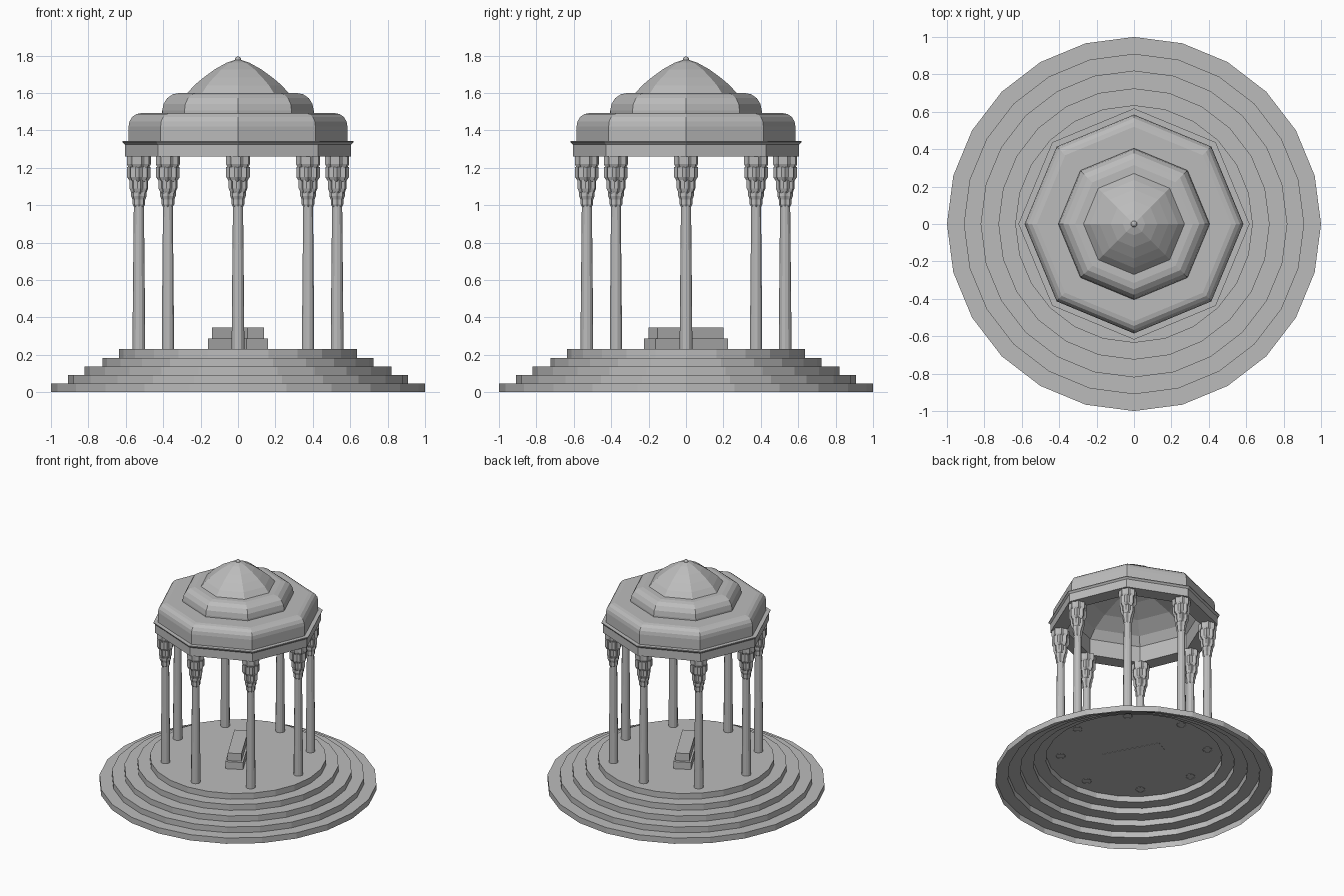
import bpy, bmesh
from math import sin, cos, pi, radians

cube = bpy.data.objects.get("Cube")
if cube:
    bpy.data.objects.remove(cube)


def material(name, rgb):
    m = bpy.data.materials.new(name)
    m.use_nodes = True
    m.diffuse_color = (*rgb, 1)
    m.node_tree.nodes["Principled BSDF"].inputs["Base Color"].default_value = (*rgb, 1)
    return m


stone = material("grey stone", (0.5, 0.5, 0.5))


def finish(name, bm, mesh=None):
    if mesh is None:
        mesh = bpy.data.meshes.new(name)
        bm.to_mesh(mesh)
        bm.free()
        mesh.materials.append(stone)
    obj = bpy.data.objects.new(name, mesh)
    bpy.context.collection.objects.link(obj)
    return obj


def lathe(name, profile, sides, notch=None, phase=0.0):
    """Revolve (radius, height) points; notch scales every other corner inward."""
    bm = bmesh.new()
    rings = []
    for r, z in profile:
        if r == 0:
            rings.append([bm.verts.new((0, 0, z))] * sides)
            continue
        ring = []
        for i in range(sides):
            a = 2 * pi * i / sides + phase
            k = notch if notch and i % 2 else 1
            ring.append(bm.verts.new((r * k * cos(a), r * k * sin(a), z)))
        rings.append(ring)
    for low, high in zip(rings, rings[1:]):
        for i in range(sides):
            j = (i + 1) % sides
            corners = list(dict.fromkeys((low[i], low[j], high[j], high[i])))
            bm.faces.new(corners)
    return finish(name, bm)


# Stepped plinth: an open-bottomed shell of five treads
radii = [1.0, 0.91, 0.82, 0.725, 0.635]
rise = 0.23 / len(radii)
steps = []
for i, r in enumerate(radii):
    steps += [(r, i * rise), (r, (i + 1) * rise)]
lathe("stepped_plinth", steps + [(0, 0.23)], 24)

# Eight columns, each with a shaft and a capital of scalloped tiers
COLUMNS, COLUMN_RADIUS = 8, 0.53
shaft = lathe("column_shaft", [(0.034, 0.226), (0.033, 0.4), (0.027, 1.0), (0.027, 1.06)], 12)
collar = lathe("capital_collar",
               [(0.026, 0.99), (0.034, 1.005), (0.034, 1.03), (0.042, 1.05),
                (0.042, 1.07), (0.026, 1.07)], 16, 0.86)
lower = lathe("capital_lower_tier",
              [(0.026, 1.045), (0.038, 1.06), (0.051, 1.09), (0.051, 1.135), (0.026, 1.135)],
              16, 0.8, pi / 16)
middle = lathe("capital_middle_tier",
               [(0.03, 1.12), (0.05, 1.13), (0.063, 1.15), (0.063, 1.205), (0.03, 1.205)], 16, 0.8)
upper = lathe("capital_upper_tier",
              [(0.03, 1.19), (0.055, 1.2), (0.066, 1.22), (0.066, 1.262), (0, 1.262)],
              16, 0.82, pi / 16)
for part in (shaft, collar, lower, middle, upper):
    for i in range(COLUMNS):
        a = 2 * pi * i / COLUMNS
        obj = part if i == 0 else finish(part.name, None, part.data)
        obj.location = (COLUMN_RADIUS * cos(a), COLUMN_RADIUS * sin(a), 0)
        obj.rotation_euler.z = a

# Octagonal beam with a flared cornice lip
lathe("roof_beam",
      [(0.49, 1.4), (0.49, 1.26), (0.605, 1.26), (0.605, 1.325), (0.618, 1.338),
       (0.618, 1.343), (0.585, 1.343)], 8)


# Roof tiers with a rounded shoulder
def shoulder(r, z0, z1, bend, depth):
    pts = [(r, z0)]
    for i in range(5):
        t = pi / 2 * i / 4
        pts.append((r - depth * (1 - cos(t)), z1 - bend * (1 - sin(t))))
    return pts


lathe("roof_lower_tier", shoulder(0.585, 1.34, 1.492, 0.07, 0.065) + [(0.39, 1.492)], 8)
lathe("roof_middle_tier", shoulder(0.405, 1.492, 1.6, 0.095, 0.09) + [(0.25, 1.6)], 8)
lathe("roof_dome",
      [(0.27, 1.6), (0.235, 1.64), (0.185, 1.682), (0.125, 1.726), (0.06, 1.762), (0, 1.782)], 8)

# Inner vault seen from beneath the roof
lathe("inner_vault", [(0.49, 1.39), (0.44, 1.45), (0.33, 1.52), (0.18, 1.58), (0, 1.63)], 8)

# Small ball finial
bm = bmesh.new()
bmesh.ops.create_uvsphere(bm, u_segments=12, v_segments=8, radius=0.017)
finial = finish("finial", bm)
finial.location.z = 1.778


# Two-tier tomb, turned on the floor
def block(name, half_w, half_l, z0, z1, bevel):
    bm = bmesh.new()
    bmesh.ops.create_cube(bm, size=2)
    for v in bm.verts:
        v.co.x *= half_w
        v.co.y *= half_l
        v.co.z = z1 if v.co.z > 0 else z0
    top = [e for e in bm.edges if all(v.co.z == z1 for v in e.verts)]
    if bevel:
        bmesh.ops.bevel(bm, geom=top, offset=bevel, segments=1, affect="EDGES")
    obj = finish(name, bm)
    obj.rotation_euler.z = radians(28)


block("tomb_base", 0.064, 0.22, 0.228, 0.286, 0)
block("tomb_slab", 0.05, 0.2, 0.286, 0.346, 0.01)
